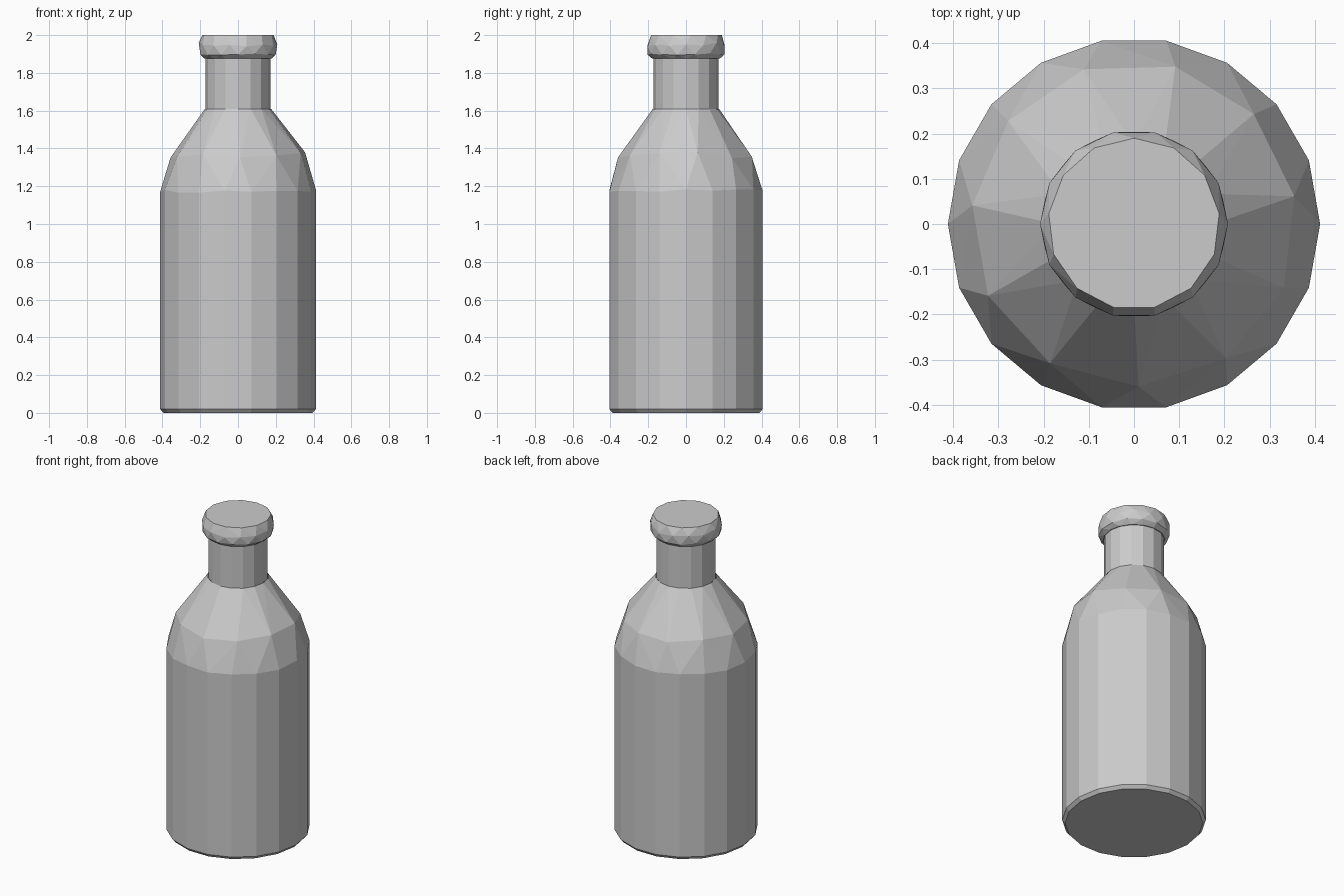
import bpy
import bmesh
import math
import random

random.seed(4)

cube = bpy.data.objects.get("Cube")
if cube:
    bpy.data.objects.remove(cube, do_unlink=True)

grey = bpy.data.materials.new("plain grey")
grey.use_nodes = True
colour = (0.6, 0.6, 0.6, 1)
grey.diffuse_color = colour
grey.node_tree.nodes["Principled BSDF"].inputs["Base Color"].default_value = colour


def ring(bm, radius, z, sides, turn=0.0, wobble=0.0):
    """Add a circle of points; turn is in steps, wobble shifts heights."""
    for i in range(sides):
        a = math.tau * (i + turn) / sides
        dz = random.uniform(-wobble, wobble)
        bm.verts.new((radius * math.cos(a), radius * math.sin(a), z + dz))


def faceted_part(name, rings, open_top=False):
    """Wrap a faceted skin around a stack of rings."""
    bm = bmesh.new()
    for spec in rings:
        ring(bm, *spec)
    bmesh.ops.convex_hull(bm, input=bm.verts)
    loose = [v for v in bm.verts if not v.link_faces]
    bmesh.ops.delete(bm, geom=loose, context='VERTS')
    bmesh.ops.dissolve_limit(bm, angle_limit=math.radians(1),
                             verts=bm.verts, edges=bm.edges)
    bmesh.ops.recalc_face_normals(bm, faces=bm.faces)
    if open_top:
        caps = [f for f in bm.faces if f.normal.z > 0.99]
        bmesh.ops.delete(bm, geom=caps, context='FACES_ONLY')
    mesh = bpy.data.meshes.new(name)
    bm.to_mesh(mesh)
    bm.free()
    mesh.materials.append(grey)
    obj = bpy.data.objects.new(name, mesh)
    bpy.context.collection.objects.link(obj)
    return obj


# Body with a chamfered foot and a faceted shoulder
faceted_part("bottle_body", [
    (0.395, 0.0, 18),
    (0.412, 0.02, 18),
    (0.412, 1.175, 18, 0, 0.01),
    (0.36, 1.36, 11, 0.3, 0.02),
    (0.175, 1.61, 16),
], open_top=True)

# Straight neck
bpy.ops.mesh.primitive_cylinder_add(vertices=16, radius=0.173, depth=0.27,
                                    end_fill_type='NOTHING',
                                    location=(0, 0, 1.743))
neck = bpy.context.object
neck.name = "bottle_neck"
neck.data.materials.append(grey)

# Rounded lip with a closed flat top
faceted_part("bottle_lip", [
    (0.178, 1.875, 16),
    (0.204, 1.9, 14, 0.5, 0.005),
    (0.208, 1.95, 14, 0, 0.01),
    (0.19, 2.0, 13, 0.25),
])
